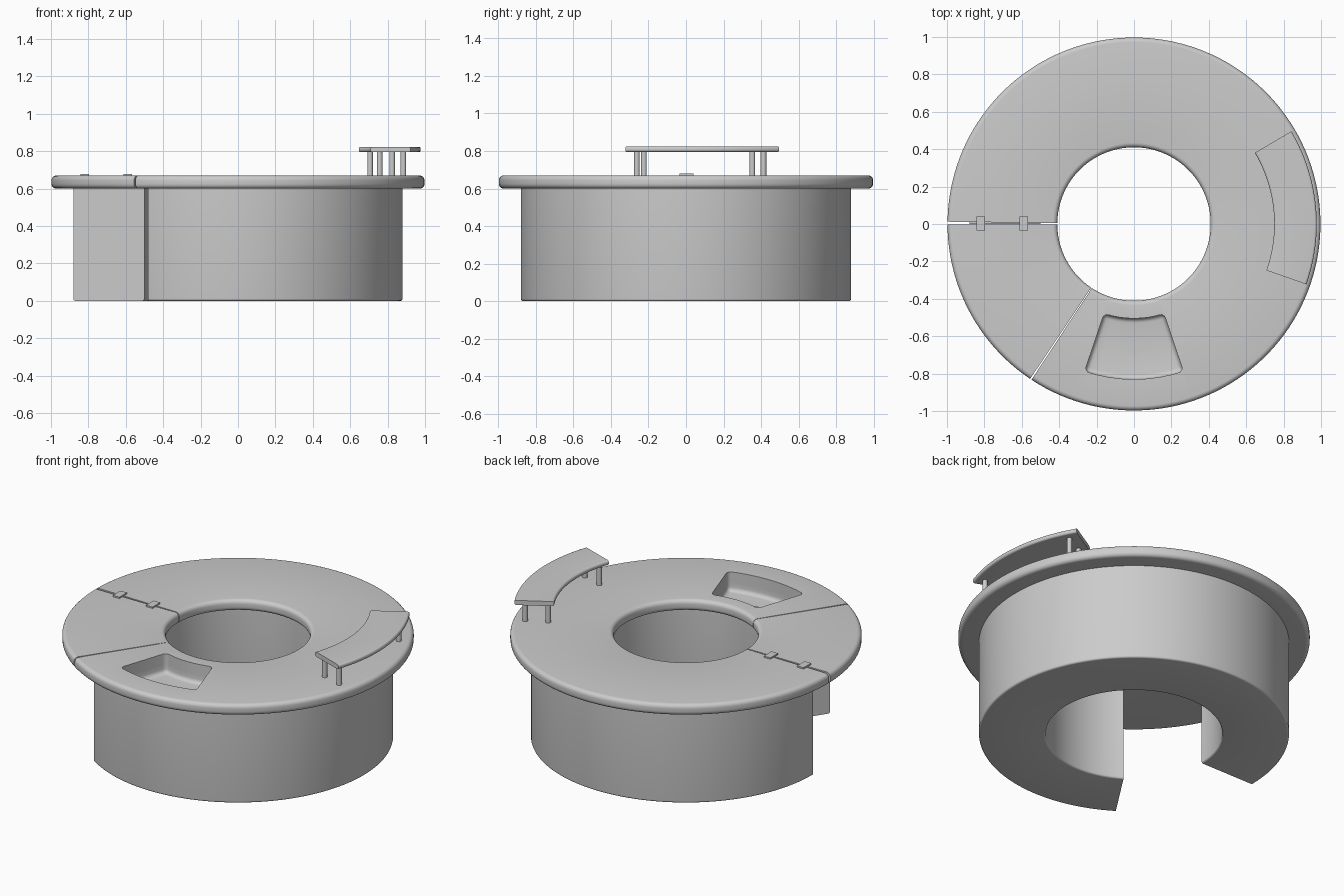
import bpy, bmesh
from math import radians, cos, sin, pi, ceil

cube = bpy.data.objects.get("Cube")
if cube:
    bpy.data.objects.remove(cube, do_unlink=True)

grey = bpy.data.materials.new("light grey")
grey.use_nodes = True
grey.diffuse_color = (0.6, 0.6, 0.6, 1)
grey.node_tree.nodes["Principled BSDF"].inputs["Base Color"].default_value = (0.6, 0.6, 0.6, 1)


def finish(bm, name):
    bmesh.ops.recalc_face_normals(bm, faces=bm.faces)
    mesh = bpy.data.meshes.new(name)
    bm.to_mesh(mesh)
    bm.free()
    mesh.materials.append(grey)
    obj = bpy.data.objects.new(name, mesh)
    bpy.context.collection.objects.link(obj)
    return obj


def rounded_profile(r0, r1, z0, z1, low, high, steps=5):
    """Radius/height outline with separate bottom and top corner rounding."""
    corners = [(r0, z0, low, 1, 1, 180), (r1, z0, low, -1, 1, 270),
               (r1, z1, high, -1, -1, 0), (r0, z1, high, 1, -1, 90)]
    pts = []
    for r, z, rad, sr, sz, start in corners:
        if rad == 0:
            pts.append((r, z))
            continue
        for i in range(steps + 1):
            a = radians(start + 90 * i / steps)
            pts.append((r + sr * rad + rad * cos(a), z + sz * rad + rad * sin(a)))
    return pts


def sector(name, profile, start, end, step=2.5):
    """Sweep a profile round the z axis between two angles, with flat ends."""
    bm = bmesh.new()
    count = ceil((end - start) / step)
    rings = []
    for i in range(count + 1):
        a = radians(start + (end - start) * i / count)
        rings.append([bm.verts.new((r * cos(a), r * sin(a), z)) for r, z in profile])
    n = len(profile)
    for a, b in zip(rings, rings[1:]):
        for j in range(n):
            k = (j + 1) % n
            bm.faces.new((a[j], a[k], b[k], b[j]))
    bm.faces.new(rings[0])
    bm.faces.new(rings[-1])
    return finish(bm, name)


def cylinder(name, x, y, z0, z1, radius):
    bm = bmesh.new()
    bmesh.ops.create_cone(bm, cap_ends=True, segments=24, radius1=radius,
                          radius2=radius, depth=z1 - z0)
    bmesh.ops.translate(bm, verts=bm.verts, vec=(x, y, (z0 + z1) / 2))
    return finish(bm, name)


def apply(obj, mod):
    bpy.context.view_layer.objects.active = obj
    bpy.ops.object.modifier_apply(modifier=mod.name)


# Counter body, open on one side for the walkway
SEAM = 236.4
body = sector("counter_body", rounded_profile(0.5, 0.88, 0, 0.605, 0.012, 0), SEAM + 0.4, 540)

# Worktop and the hinged flap that bridges the walkway
top_profile = rounded_profile(0.41, 0.997, 0.6, 0.67, 0.025, 0.025)
worktop = sector("worktop", top_profile, SEAM + 0.25, 539.3)
flap = sector("lift_up_flap", top_profile, 180.2, SEAM - 0.25)

# Sink recess cut through worktop into the body
FLOOR = 0.55
cutter = sector("sink_cutter", rounded_profile(0.505, 0.83, FLOOR, 0.8, 0, 0),
                270 - 18.5, 270 + 18.5, 4.7)
bevel = cutter.modifiers.new("round", 'BEVEL')
bevel.width, bevel.segments, bevel.limit_method = 0.025, 4, 'ANGLE'
apply(cutter, bevel)
for part in (body, worktop):
    cut = part.modifiers.new("sink", 'BOOLEAN')
    cut.operation, cut.solver, cut.object = 'DIFFERENCE', 'EXACT', cutter
    apply(part, cut)
bpy.data.objects.remove(cutter, do_unlink=True)
cylinder("sink_drain", 0, -0.665, FLOOR - 0.005, FLOOR + 0.004, 0.036)

# Raised serving shelf on four posts
sector("raised_shelf", rounded_profile(0.75, 0.977, 0.795, 0.824, 0.012, 0.012), -19.3, 30.5)
for angle in (-16.5, 26.6):
    for r in (0.79, 0.922):
        a = radians(angle)
        cylinder("shelf_post", r * cos(a), r * sin(a), 0.665, 0.8, 0.015)

# Hinge plates across the flap seam
for x in (-0.82, -0.59):
    bm = bmesh.new()
    bmesh.ops.create_cube(bm, size=1)
    bmesh.ops.scale(bm, verts=bm.verts, vec=(0.045, 0.075, 0.012))
    bmesh.ops.translate(bm, verts=bm.verts, vec=(x, 0.003, 0.673))
    finish(bm, "flap_hinge")

# Smooth curves, keep hard edges
bpy.ops.object.select_all(action='DESELECT')
for obj in bpy.context.collection.objects:
    if obj.type == 'MESH':
        obj.select_set(True)
        bpy.context.view_layer.objects.active = obj
bpy.ops.object.shade_smooth_by_angle(angle=radians(35))
